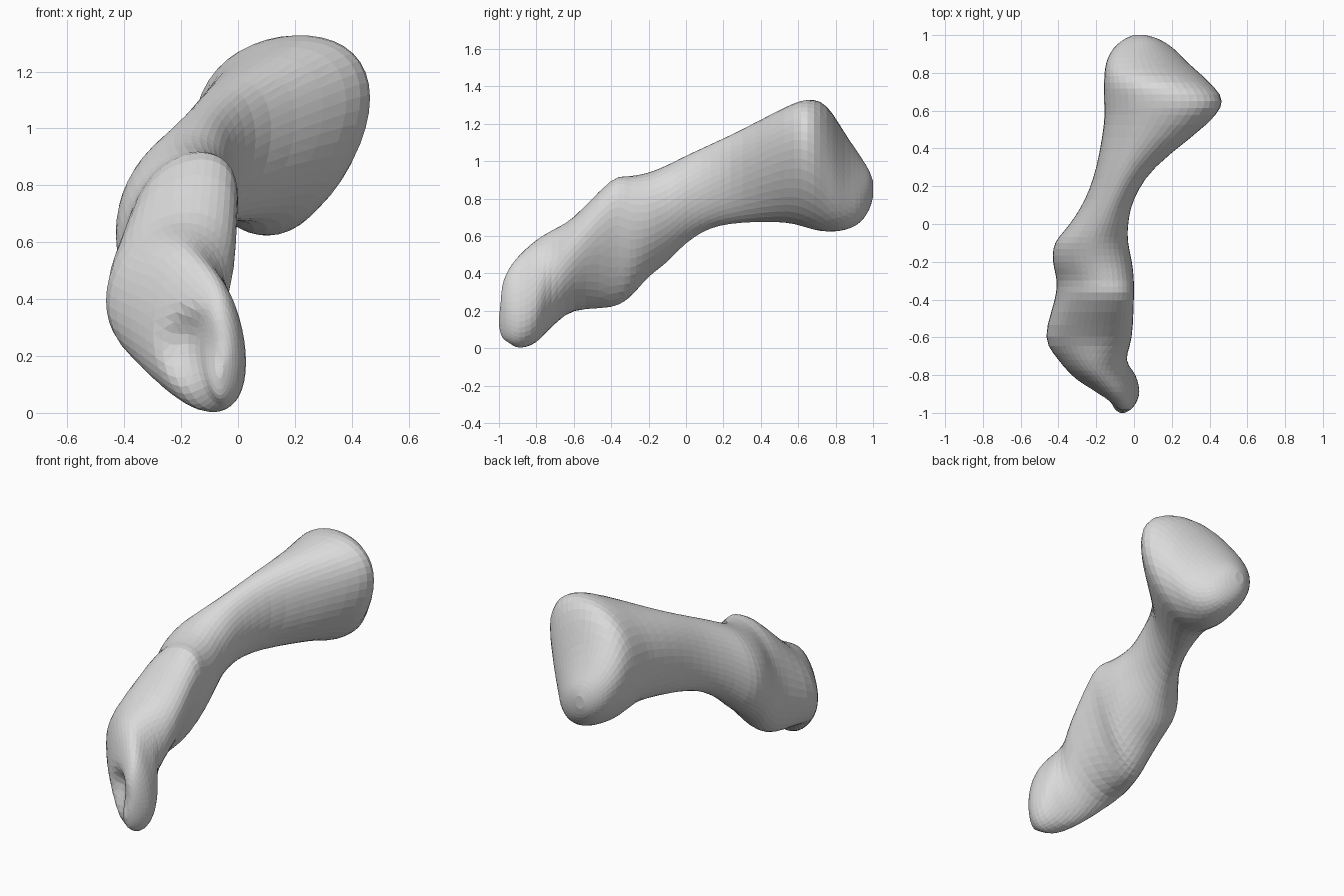
import bpy
import bmesh
from math import sin, cos, asin, tau
from mathutils import Vector

SEGMENTS = 40   # points around each cross-section
STEPS = 3       # rings between neighbouring key sections

# Key sections along the bone: y, x min, x max, z min, z max, lean, top fullness
SECTIONS = [
    (-1.0, -.08, -.05, .12, .22, 0, 0),
    (-.985, -.11, -.02, .06, .33, 0, 0),
    (-.95, -.14, .01, .03, .42, -.1, -.1),
    (-.89, -.23, .03, 0, .5, -.1, -.2),
    (-.8, -.33, .01, .03, .58, -.15, -.15),
    (-.72, -.4, -.04, .11, .63, .1, 0),
    (-.6, -.47, -.01, .2, .7, .3, .08),
    (-.4, -.42, 0, .215, .9, .4, .2),
    (-.3, -.41, 0, .27, .92, .3, .12),
    (-.2, -.43, -.01, .38, .94, .2, .05),
    (-.1, -.42, -.03, .46, .98, .2, 0),
    (0, -.34, -.03, .56, 1.03, .2, 0),
    (.13, -.26, 0, .64, 1.09, .2, 0),
    (.3, -.2, .11, .67, 1.17, .2, .1),
    (.53, -.16, .39, .67, 1.29, .25, .15),
    (.65, -.16, .47, .64, 1.33, .22, .15),
    (.75, -.16, .4, .62, 1.3, .08, .12),
    (.85, -.15, .29, .63, 1.15, -.2, .05),
    (.93, -.11, .21, .67, 1.03, -.3, 0),
    (.98, -.05, .13, .74, .95, -.2, 0),
    (1.0, 0, .06, .81, .89, 0, 0),
]


def spline(a, b, c, d, t):
    """Catmull-Rom value between b and c."""
    return b + .5 * t * (c - a + t * (2 * a - 5 * b + 4 * c - d
                                      + t * (3 * (b - c) + d - a)))


def smooth_sections(keys):
    """Fill in the sections between the key ones."""
    last = len(keys) - 1
    for i in range(last):
        group = (keys[max(i - 1, 0)], keys[i], keys[i + 1], keys[min(i + 2, last)])
        for step in range(STEPS):
            yield [spline(*values, step / STEPS) for values in zip(*group)]
    yield keys[-1]


def section_points(y, x_min, x_max, z_min, z_max, lean, fullness):
    """Leaning egg shape that exactly fills its width and height."""
    centre = Vector(((x_min + x_max) / 2, y, (z_min + z_max) / 2))
    width, height = (x_max - x_min) / 2, (z_max - z_min) / 2
    phase = asin(lean)
    for k in range(SEGMENTS):
        angle = tau * k / SEGMENTS
        rise = sin(angle + phase)
        rise += fullness * (1 - rise ** 2)
        yield centre + Vector((width * cos(angle), 0, height * rise))


def dent(point, centre, radius, push):
    """Push a point with a soft falloff around a centre."""
    distance = (point - centre).length / radius
    return point + push * max(0, 1 - distance ** 2) ** 2


def make_material(name, colour):
    material = bpy.data.materials.new(name)
    material.use_nodes = True
    material.diffuse_color = colour
    material.node_tree.nodes["Principled BSDF"].inputs["Base Color"].default_value = colour
    return material


cube = bpy.data.objects.get("Cube")
if cube:
    bpy.data.objects.remove(cube, do_unlink=True)

# Bone body, lofted through the sections, with a hollow beside the tip
bm = bmesh.new()
hollow = Vector((-.17, -.93, .23))
rings = []
for section in smooth_sections(SECTIONS):
    rings.append([bm.verts.new(dent(p, hollow, .16, Vector((-.01, .08, .02))))
                  for p in section_points(*section)])
for near, far in zip(rings, rings[1:]):
    for k in range(SEGMENTS):
        n = (k + 1) % SEGMENTS
        bm.faces.new((near[k], near[n], far[n], far[k]))

# Rounded end caps
bm.faces.new(rings[0])
bm.faces.new(rings[-1])
bmesh.ops.recalc_face_normals(bm, faces=bm.faces)

# Soften the joins between sections
for _ in range(3):
    bmesh.ops.smooth_vert(bm, verts=[v for ring in rings[1:-1] for v in ring], factor=.3,
                          use_axis_x=True, use_axis_y=True, use_axis_z=True)
bmesh.ops.triangulate(bm, faces=bm.faces)

mesh = bpy.data.meshes.new("bone_body")
bm.to_mesh(mesh)
bm.free()
mesh.materials.append(make_material("bone_grey", (.7, .7, .7, 1)))
bone = bpy.data.objects.new("bone_body", mesh)
bpy.context.collection.objects.link(bone)
